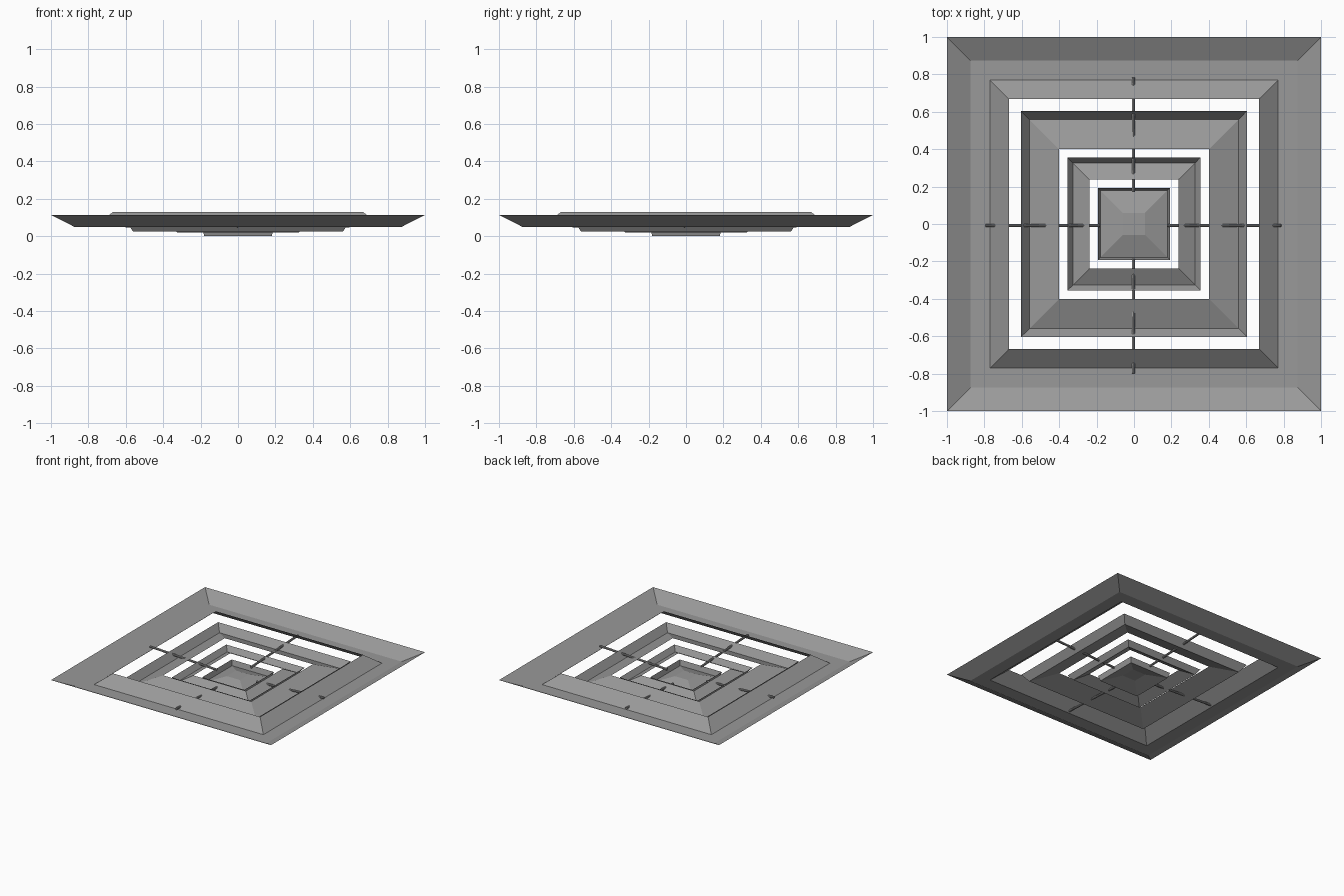
import bpy, bmesh, math
from mathutils import Vector, Matrix

if "Cube" in bpy.data.objects:
    bpy.data.objects.remove(bpy.data.objects["Cube"])

# Dark grey metal
metal = bpy.data.materials.new("dark_metal")
metal.diffuse_color = (0.32, 0.32, 0.32, 1)
metal.use_nodes = True
metal.node_tree.nodes["Principled BSDF"].inputs["Base Color"].default_value = metal.diffuse_color


def square_sheet(name, profile, capped=False):
    """Sweep a (half width, height) profile around a square with mitred corners."""
    bm = bmesh.new()
    loops = []
    for r, z in profile:
        loops.append([bm.verts.new((sx * r, sy * r, z))
                      for sx, sy in ((-1, -1), (1, -1), (1, 1), (-1, 1))])
    for outer, inner in zip(loops, loops[1:]):
        for i in range(4):
            j = (i + 1) % 4
            bm.faces.new((outer[i], outer[j], inner[j], inner[i]))
    if capped:
        bm.faces.new(loops[-1])
    mesh = bpy.data.meshes.new(name)
    bm.to_mesh(mesh)
    bm.free()
    mesh.materials.append(metal)
    obj = bpy.data.objects.new(name, mesh)
    bpy.context.collection.objects.link(obj)
    return obj


# Thin pressed-metal frame and nested louvre cones
square_sheet("outer_frame", [(1.0, 0.113), (0.875, 0.05), (0.77, 0.05), (0.668, 0.13)])
square_sheet("large_louvre", [(0.603, 0.083), (0.56, 0.024), (0.40, 0.083)])
square_sheet("small_louvre", [(0.355, 0.06), (0.325, 0.019), (0.238, 0.064)])

# Central plate with a shallow raised pyramid
square_sheet("centre_plate", [(0.192, 0.043), (0.18, 0.0), (0.06, 0.038)], capped=True)

# Four slightly inclined support rods
for i in range(4):
    turn = Matrix.Rotation(i * math.pi / 2, 3, 'Z')
    offset = Vector((-0.003, -0.008, 0))
    start = turn @ Vector((0.18, 0, 0.036)) + offset
    end = turn @ Vector((0.79, 0, 0.066)) + offset
    axis = end - start
    bpy.ops.mesh.primitive_cylinder_add(
        vertices=8, radius=0.009, depth=axis.length, location=(start + end) / 2,
        rotation=axis.to_track_quat('Z', 'Y').to_euler())
    rod = bpy.context.object
    rod.name = f"support_rod_{i + 1}"
    rod.data.materials.append(metal)
